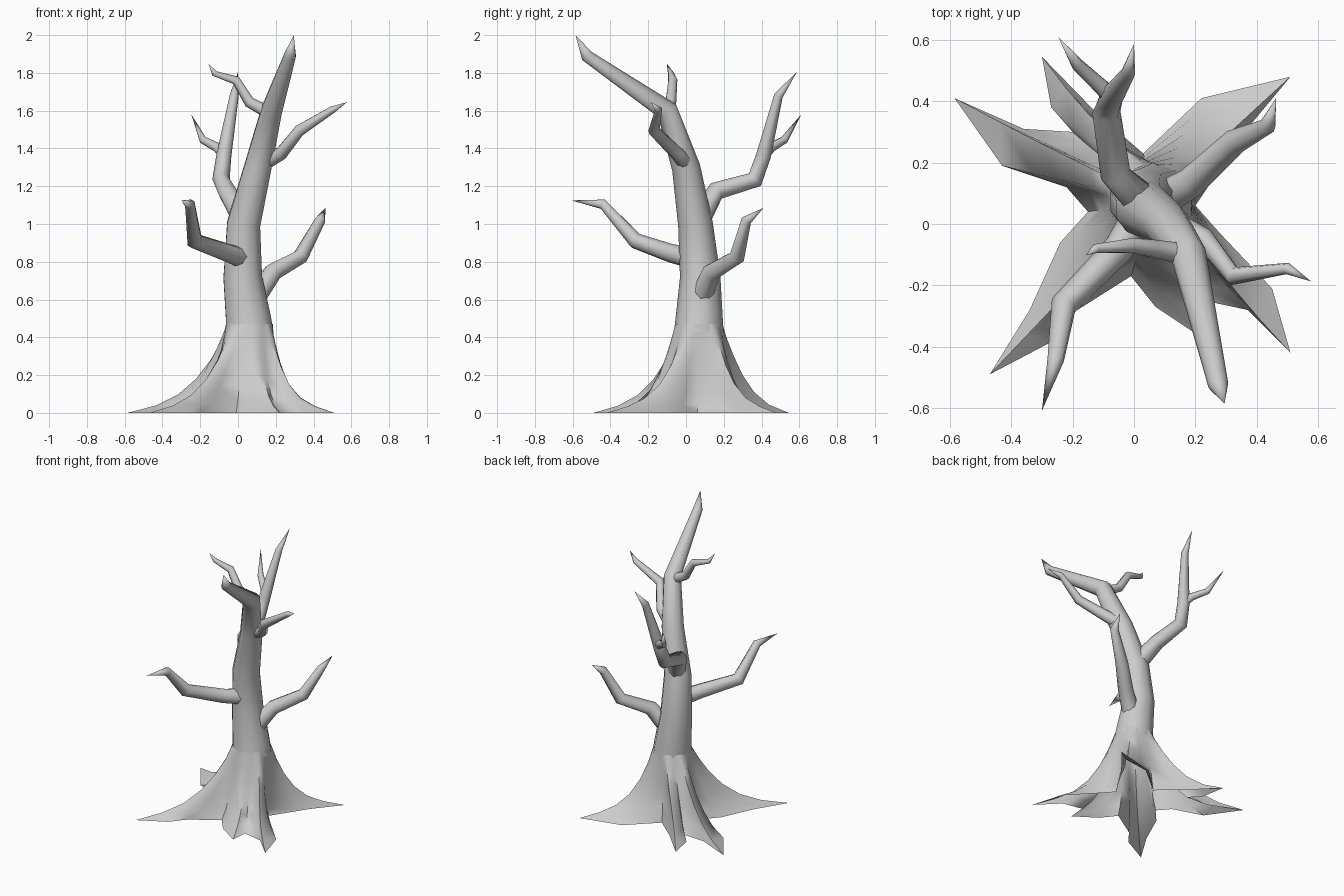
import bpy, math
from mathutils import Vector

if "Cube" in bpy.data.objects:
    bpy.data.objects.remove(bpy.data.objects["Cube"])


def finish(name, verts, faces):
    mesh = bpy.data.meshes.new(name)
    mesh.from_pydata(verts, [], faces)
    ob = bpy.data.objects.new(name, mesh)
    bpy.context.collection.objects.link(ob)
    bpy.ops.object.select_all(action='DESELECT')
    ob.select_set(True)
    bpy.context.view_layer.objects.active = ob
    bpy.ops.object.shade_smooth_by_angle(angle=math.radians(60))
    return ob


def limb(name, path, sides=8):
    """Tapered tube through (x, y, z, radius) points, ending in a point."""
    pts = [Vector(p[:3]) for p in path]
    verts, faces = [], []
    n = len(pts)
    side = None
    for i in range(n - 1):
        ahead = (pts[i + 1] - pts[i]).normalized()
        back = (pts[i] - pts[i - 1]).normalized() if i else ahead
        t = (ahead + back).normalized()
        if side is None:
            side = t.cross(Vector((0.3, 1, 0.1)))
        side = (side - t * side.dot(t)).normalized()
        up = t.cross(side)
        for k in range(sides):
            a = math.tau * k / sides
            verts.append(pts[i] + (side * math.cos(a) + up * math.sin(a)) * path[i][3])
    tip = len(verts)
    verts.append(pts[-1])
    for i in range(n - 1):
        for k in range(sides):
            a, b = i * sides + k, i * sides + (k + 1) % sides
            if i < n - 2:
                faces.append((a, b, b + sides, a + sides))
            else:
                faces.append((a, b, tip))
    return finish(name, verts, faces)


# Trunk leaning up to a bent, pointed top
limb("trunk", [(.062, .068, .42, .132), (.055, .07, .5, .125), (.025, .075, .72, .107),
               (.03, .05, 1.0, .092), (.105, .0, 1.3, .075), (.178, -.1, 1.6, .058),
               (.275, -.525, 1.89, .033), (.295, -.585, 2.0, 0)], 10)

# Bare branches
limb("front_left_branch", [(.02, .03, .82, .056), (-.05, -.08, .845, .05),
                           (-.23, -.265, .91, .044), (-.255, -.44, 1.105, .028),
                           (-.30, -.608, 1.125, 0)])
limb("back_right_branch", [(.09, .08, .61, .058), (.185, .135, .745, .05),
                           (.33, .27, .825, .042), (.435, .32, 1.02, .028),
                           (.463, .41, 1.085, 0)])
limb("back_branch", [(.02, .08, 1.04, .06), (-.06, .16, 1.175, .05),
                     (-.09, .365, 1.235, .046), (-.075, .41, 1.36, .04),
                     (-.02, .49, 1.68, .024), (0, .587, 1.805, 0)])
limb("back_twig", [(-.07, .41, 1.36, .03), (-.11, .45, 1.405, .026),
                   (-.185, .52, 1.445, .021), (-.247, .61, 1.58, 0)])
limb("upper_right_branch", [(.13, 0, 1.32, .042), (.23, -.05, 1.375, .036),
                            (.325, -.17, 1.495, .031), (.50, -.145, 1.605, .019),
                            (.577, -.187, 1.645, 0)])
limb("upper_left_branch", [(.18, -.1, 1.58, .036), (.06, -.08, 1.645, .03),
                           (-.01, -.07, 1.76, .025), (-.125, -.08, 1.797, .016),
                           (-.157, -.102, 1.85, 0)])

# Root flare: ground outline lofted up to the trunk, long roots curve the most
outline = [(.20, .06), (.36, .30), (.51, .48), (.22, .41), (.03, .23), (-.12, .36),
           (-.30, .545), (-.27, .38), (-.20, .30), (-.36, .31), (-.585, .41),
           (-.43, .19), (-.22, .12), (-.15, .04), (-.24, -.06), (-.34, -.28),
           (-.47, -.49), (-.28, -.39), (-.20, -.29), (-.01, -.17), (.07, -.27),
           (.22, -.37), (.23, -.25), (.37, -.28), (.51, -.42), (.45, -.21), (.28, -.03)]
center, top_z, top_r = Vector((.06, .068)), .47, .125
steps = [0, .08, .18, .32, .5, .72, 1]
verts, faces, m = [], [], len(outline)
for s in steps:
    for k, p in enumerate(outline):
        d = Vector(p) - center
        true = math.atan2(d.y, d.x) % math.tau
        if k == 0:
            true -= math.tau
        # near the trunk the columns spread out evenly
        even = math.tau * k / m + .23
        a = true + (even - true) * .6 * (1 - s) ** 4
        r = top_r + (d.length - top_r) * s
        bend = 1 + 3 * d.length + (1.2 if d.x > .12 else 0)
        z = top_z * (.75 * (1 - s) ** bend + .25 * (1 - s))
        verts.append((center.x + math.cos(a) * r, center.y + math.sin(a) * r, z))
for j in range(len(steps) - 1):
    for k in range(m):
        a, b = j * m + k, j * m + (k + 1) % m
        faces.append((a, a + m, b + m, b))
finish("root_flare", verts, faces)
